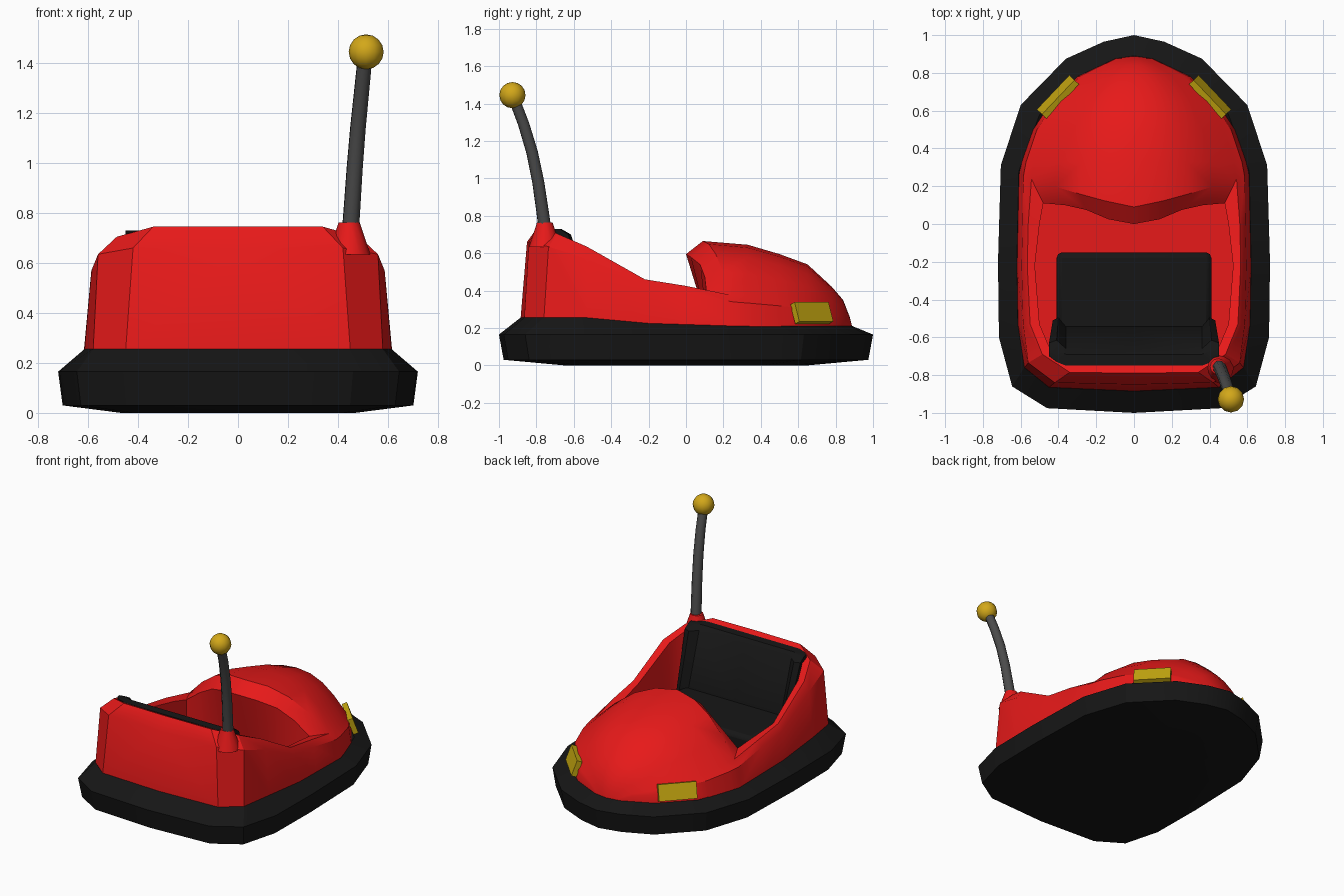
import bpy, bmesh
from math import radians
from mathutils import Matrix, Euler, Vector

if "Cube" in bpy.data.objects:
    bpy.data.objects.remove(bpy.data.objects["Cube"])


def material(name, rgb):
    m = bpy.data.materials.new(name)
    m.diffuse_color = (*rgb, 1)
    m.use_nodes = True
    m.node_tree.nodes["Principled BSDF"].inputs["Base Color"].default_value = m.diffuse_color
    return m


RED = material("red_paint", (0.8, 0.01, 0.01))
BLACK = material("black_rubber", (0.008, 0.008, 0.008))
GREY = material("mast_grey", (0.07, 0.07, 0.07))
GOLD = material("gold", (0.65, 0.39, 0.01))
LAMP = material("lamp_yellow", (0.55, 0.38, 0.005))


def skin(bm, rows):
    """Quad strips between neighbouring rows of points."""
    grid = [[bm.verts.new(p) for p in r] for r in rows]
    for a, b in zip(grid, grid[1:]):
        for i in range(len(a) - 1):
            bm.faces.new((a[i], a[i + 1], b[i + 1], b[i]))


def finish(bm, name, mat, mirror=True, angle=35, bevel=0):
    bmesh.ops.remove_doubles(bm, verts=bm.verts[:], dist=0.0005)
    bmesh.ops.dissolve_degenerate(bm, edges=bm.edges[:], dist=0.0001)
    bmesh.ops.recalc_face_normals(bm, faces=bm.faces[:])
    me = bpy.data.meshes.new(name)
    bm.to_mesh(me)
    bm.free()
    me.materials.append(mat)
    ob = bpy.data.objects.new(name, me)
    bpy.context.collection.objects.link(ob)
    if mirror:
        m = ob.modifiers.new("mirror", "MIRROR")
        m.use_clip = True
    if bevel:
        b = ob.modifiers.new("bevel", "BEVEL")
        b.width, b.segments = bevel, 2
    bpy.ops.object.select_all(action="DESELECT")
    ob.select_set(True)
    bpy.context.view_layer.objects.active = ob
    bpy.ops.object.shade_smooth_by_angle(angle=radians(angle))
    return ob


# Half outlines, nose to tail: bumper edge and foot of the body
OUTER = [(0, 1.0), (.16, .965), (.36, .875), (.6, .63), (.705, .31),
         (.72, -.2), (.715, -.6), (.645, -.86), (.46, -.975), (0, -1.0)]
BASE = [(0, .89), (.1, .875), (.3, .78), (.5, .58), (.61, .28),
        (.62, -.2), (.615, -.53), (.58, -.76), (.45, -.865), (0, -.885)]
BASE_Z = [.21] * 5 + [.225] + [.255] * 4

# Rubber bumper ring with flat underside
bm = bmesh.new()
rows = []
for (x, y), (u, v), z in zip(OUTER, BASE, BASE_Z):
    rows.append([(0, y * .6, 0), (x * .65, y * .65, 0), (x * .975, y * .975, .03),
                 (x, y, .165), (u, v, z), (u * .93, v * .93, .17), (0, v * .9, .17)])
skin(bm, rows)
finish(bm, "bumper", BLACK, angle=25)

# Body: arched hood, dash lip, then side walls with cockpit tub
ARCH = [(1, 0), (.96, .3), (.89, .38), (.68, .65), (.47, .85), (.25, .965), (0, 1)]
FLOOR = .24
bm = bmesh.new()


def arch(y, w, h):
    return [(w * f, y, .2 + (h - .2) * g) for f, g in ARCH]


crease = [(x, .09 + .17 * (x / .61) ** 1.2, z) for x, y, z in arch(0, .61, .665)]
hood = [crease] + [arch(*s) for s in (
    (.33, .595, .645), (.5, .535, .595), (.65, .433, .54), (.78, .30, .42),
    (.84, .175, .35), (.875, .10, .26), (.89, 0, .2))]
skin(bm, hood)
lip_yz = [(.11, .39), (.10, .475), (.075, .54), (.025, .58), (0, .595)]
lip = [(.48 * f / .89, y, z) for (f, g), (y, z) in zip(ARCH[2:], lip_yz)]
skin(bm, [crease[2:], lip, [(x, .11, FLOOR) for x, y, z in lip]])

# Side stations: foot, shoulder, rim top, rim inside
stations = [
    [*crease[:3], lip[0]],
    [(.616, 0, .205), (.59, 0, .385), (.56, 0, .425), (.50, 0, .415)],
    [(.62, -.22, .215), (.595, -.22, .415), (.565, -.22, .46), (.525, -.22, .45)],
    [(.615, -.53, .245), (.587, -.53, .57), (.55, -.53, .635), (.50, -.53, .625)],
    [(.58, -.76, .245), (.56, -.735, .635), (.485, -.69, .705), (.445, -.66, .69)],
    [(.45, -.865, .245), (.42, -.84, .66), (.34, -.785, .745), (.34, -.74, .725)],
    [(0, -.885, .245), (0, -.85, .66), (0, -.79, .745), (0, -.75, .725)]]
for s in stations:
    x, y, z = s[3]
    s += [(x, y, FLOOR), (0, y, FLOOR)]
skin(bm, stations)
finish(bm, "body", RED, angle=32)

# Seat cushion
bm = bmesh.new()
bmesh.ops.create_cube(bm, size=1, matrix=Matrix.LocRotScale(
    Vector((0, -.36, .28)), None, Vector((.82, .42, .12))))
finish(bm, "seat_cushion", BLACK, mirror=False, bevel=.03)

# Reclined backrest with forward side bolsters
bm = bmesh.new()
rows = []
for x0, x1, front, back in ((0, 0, 0, 0), (.36, .36, 0, 0), (.40, .41, .045, .02), (.43, .45, .03, .05)):
    rows.append([(x0, -.72 + back, .24), (x0, -.54 + front, .24), (x0, -.54 + front, .33),
                 (x1, -.66 + front, .70), (x1, -.69 + front / 2, .73),
                 (x1, -.75 + back, .73), (x0, -.72 + back, .24)])
skin(bm, rows)
bmesh.ops.remove_doubles(bm, verts=bm.verts[:], dist=.0005)
bmesh.ops.holes_fill(bm, edges=[e for e in bm.edges if e.is_boundary
                                and min(v.co.x for v in e.verts) > .42], sides=0)
finish(bm, "seat_back", BLACK)

# Headlight panels on both sides of the nose
bm = bmesh.new()
bmesh.ops.create_cube(bm, size=1, matrix=Matrix.LocRotScale(
    Vector((.403, .673, .28)), Euler((radians(-20), 0, radians(133.5))), Vector((.25, .035, .11))))
finish(bm, "headlights", LAMP)

# Boss where the mast leaves the body
bm = bmesh.new()
bmesh.ops.create_cone(bm, cap_ends=True, segments=12, radius1=.085, radius2=.042, depth=.13,
                      matrix=Matrix.Translation((.445, -.755, .698)))
finish(bm, "mast_boss", RED, mirror=False)

# Curved, slightly tapered mast
cu = bpy.data.curves.new("mast", "CURVE")
cu.dimensions = "3D"
cu.bevel_depth, cu.bevel_resolution, cu.use_fill_caps = .036, 2, True
path = [(.448, -.75, .70), (.457, -.768, .83), (.467, -.79, .98),
        (.48, -.823, 1.14), (.495, -.868, 1.29), (.51, -.925, 1.44)]
sp = cu.splines.new("POLY")
sp.points.add(len(path) - 1)
for i, (pt, co) in enumerate(zip(sp.points, path)):
    pt.co, pt.radius = (*co, 1), 1 - .03 * i
sp.use_smooth = True
cu.materials.append(GREY)
bpy.context.collection.objects.link(bpy.data.objects.new("mast", cu))

# Ball on top of the mast
bm = bmesh.new()
bmesh.ops.create_uvsphere(bm, u_segments=12, v_segments=8, radius=.07,
                          matrix=Matrix.Translation((.513, -.928, 1.445)))
finish(bm, "mast_ball", GOLD, mirror=False, angle=60)
